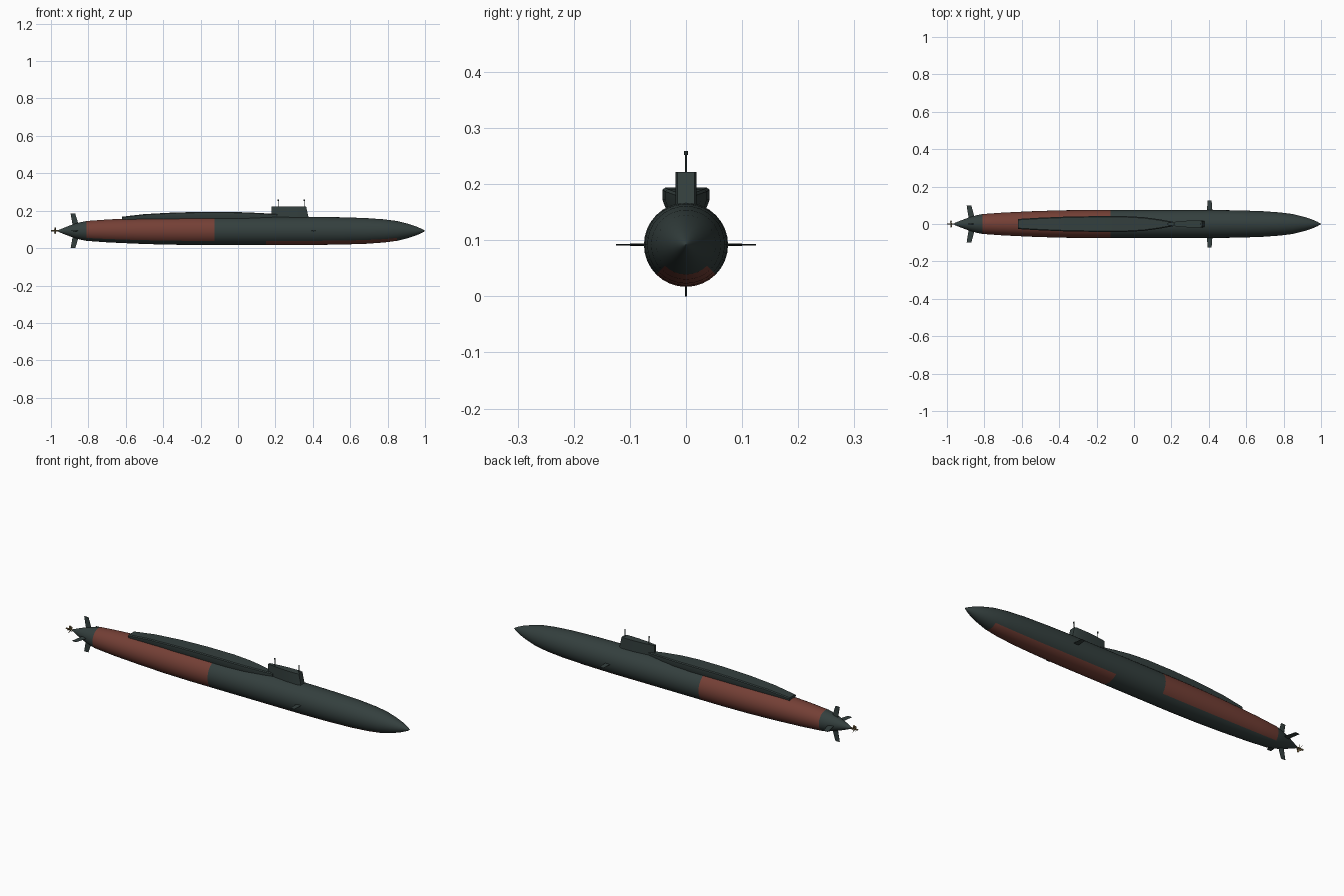
import bpy, bmesh, math
from mathutils import Matrix, Vector

cube = bpy.data.objects.get("Cube")
if cube:
    bpy.data.objects.remove(cube)

AXIS = 0.092


def material(name, rgb):
    m = bpy.data.materials.new(name)
    m.use_nodes = True
    m.diffuse_color = (*rgb, 1)
    m.node_tree.nodes["Principled BSDF"].inputs["Base Color"].default_value = (*rgb, 1)
    return m


SLATE = material("dark slate", (0.034, 0.050, 0.048))
RED = material("oxide red", (0.175, 0.050, 0.036))
BRASS = material("dull brass", (0.20, 0.14, 0.06))


def finish(bm, name, mats, angle=35):
    bmesh.ops.recalc_face_normals(bm, faces=bm.faces)
    mesh = bpy.data.meshes.new(name)
    bm.to_mesh(mesh)
    bm.free()
    ob = bpy.data.objects.new(name, mesh)
    bpy.context.collection.objects.link(ob)
    for m in mats:
        mesh.materials.append(m)
    bpy.ops.object.select_all(action="DESELECT")
    ob.select_set(True)
    bpy.context.view_layer.objects.active = ob
    bpy.ops.object.shade_smooth_by_angle(angle=math.radians(angle))
    return ob


def loft(sections, name, mats, angle=35):
    """Skin a run of closed sections that share a point count, capping both ends."""
    bm = bmesh.new()
    rings = [[bm.verts.new(p) for p in s] for s in sections]
    n = len(rings[0])
    for a, b in zip(rings, rings[1:]):
        for i in range(n):
            j = (i + 1) % n
            bm.faces.new((a[i], a[j], b[j], b[i]))
    bm.faces.new(rings[0])
    bm.faces.new(rings[-1])
    return finish(bm, name, mats, angle)


def lathe(profile, name, mats, sides=32):
    def ring(x, r):
        return [(x, r * math.sin(math.tau * i / sides), AXIS - r * math.cos(math.tau * i / sides))
                for i in range(sides)]
    return loft([ring(x, r) for x, r in profile], name, mats)


# Hull, with red upper flanks aft and a red belly panel forward
hull = lathe([(-0.96, 0.005), (-0.92, 0.021), (-0.88, 0.036), (-0.84, 0.047), (-0.81, 0.053),
              (-0.7, 0.061), (-0.55, 0.068), (-0.4, 0.073), (-0.25, 0.075), (-0.125, 0.075),
              (0.15, 0.075), (0.4, 0.075), (0.55, 0.073), (0.68, 0.069), (0.78, 0.062),
              (0.85, 0.053), (0.91, 0.038), (0.95, 0.025), (0.98, 0.012), (0.995, 0.004),
              (1.0, 0.0005)], "hull", [SLATE, RED])
for f in hull.data.polygons:
    c = f.center
    below = math.atan2(abs(c.y), AXIS - c.z) < math.pi / 4
    aft_panel = -0.81 < c.x < -0.125 and not below
    belly_panel = 0.15 < c.x < 0.85 and below
    f.material_index = int(aft_panel or belly_panel)


# Raised deck casing behind the sail
def casing_section(x, w, top):
    half = [(w * 0.75, 0.145), (w, min(0.172, top - 0.008)), (w, top - 0.004), (w - 0.005, top)]
    return [(x, y, z) for y, z in half] + [(x, -y, z) for y, z in reversed(half)]


loft([casing_section(*s) for s in (
    (-0.62, 0.027, 0.168), (-0.5, 0.034, 0.182), (-0.35, 0.040, 0.190), (-0.2, 0.042, 0.194),
    (-0.05, 0.042, 0.194), (0.05, 0.037, 0.191), (0.13, 0.026, 0.187), (0.21, 0.012, 0.182))],
    "deck_casing", [SLATE], 25)

# Sail
plan = [(0.18, 0.006), (0.23, 0.013), (0.29, 0.018), (0.355, 0.019), (0.37, 0.015)]
outline = plan + [(x, -y) for x, y in reversed(plan)]


def sail_section(z, stretch):
    return [(0.18 + (x - 0.18) * stretch, y, z) for x, y in outline]


loft([sail_section(0.145, 1.06), sail_section(0.222, 0.97)], "sail", [SLATE], 25)


# Masts with small heads
def rod(name, start, end, radius, mats, sides=8):
    start, end = Vector(start), Vector(end)
    bm = bmesh.new()
    bmesh.ops.create_cone(bm, cap_ends=True, segments=sides, radius1=radius, radius2=radius,
                          depth=(end - start).length)
    turn = (end - start).to_track_quat("Z", "Y").to_matrix().to_4x4()
    bm.transform(Matrix.Translation((start + end) / 2) @ turn)
    return finish(bm, name, mats)


for label, x in (("aft", 0.215), ("forward", 0.355)):
    rod(label + "_mast", (x, 0, 0.21), (x, 0, 0.256), 0.0018, [SLATE])
    rod(label + "_mast_head", (x, 0, 0.252), (x, 0, 0.259), 0.0035, [SLATE])


# Fins: a tapered blade drawn outward, then turned about the hull axis
def fin(name, root, tip, inner, outer, thick, turn):
    def section(span, edges, t):
        a, b = edges
        m = (a + b) / 2
        return [(a, -t / 3, span), (m, -t, span), (b, -t / 3, span),
                (b, t / 3, span), (m, t, span), (a, t / 3, span)]
    ob = loft([section(inner, root, thick), section(outer, tip, thick * 0.6)], name, [SLATE], 20)
    ob.data.transform(Matrix.Translation((0, 0, AXIS)) @ Matrix.Rotation(turn, 4, "X"))


for i, label in enumerate(("upper_rudder", "right_stern_plane", "lower_rudder", "left_stern_plane")):
    span = 0.092 if i % 2 == 0 else 0.1
    fin(label, (-0.882, -0.848), (-0.895, -0.87), 0.02, span, 0.003, i * math.pi / 2)
for label, side in (("right_bow_plane", 1), ("left_bow_plane", -1)):
    fin(label, (0.39, 0.42), (0.393, 0.415), 0.06, 0.125, 0.002, side * math.pi / 2)

# Propeller: shaft, hub and pitched blades
rod("propeller_shaft", (-1.0, 0, AXIS), (-0.95, 0, AXIS), 0.004, [BRASS], 12)
BLADES = 5
bm = bmesh.new()
for k in range(BLADES):
    blade = [(-0.003, 0.002), (0.003, 0.002), (0.006, 0.012), (0.003, 0.019), (-0.003, 0.019), (-0.006, 0.012)]
    verts = [bm.verts.new((x, 0, z)) for x, z in blade]
    bm.faces.new(verts)
    pitch = Matrix.Rotation(math.radians(50), 4, "Z")
    spin = Matrix.Rotation(math.tau * k / BLADES, 4, "X")
    bmesh.ops.transform(bm, matrix=Matrix.Translation((-0.978, 0, AXIS)) @ spin @ pitch, verts=verts)
propeller = finish(bm, "propeller_blades", [BRASS])
solid = propeller.modifiers.new("thickness", "SOLIDIFY")
solid.thickness = 0.0015
